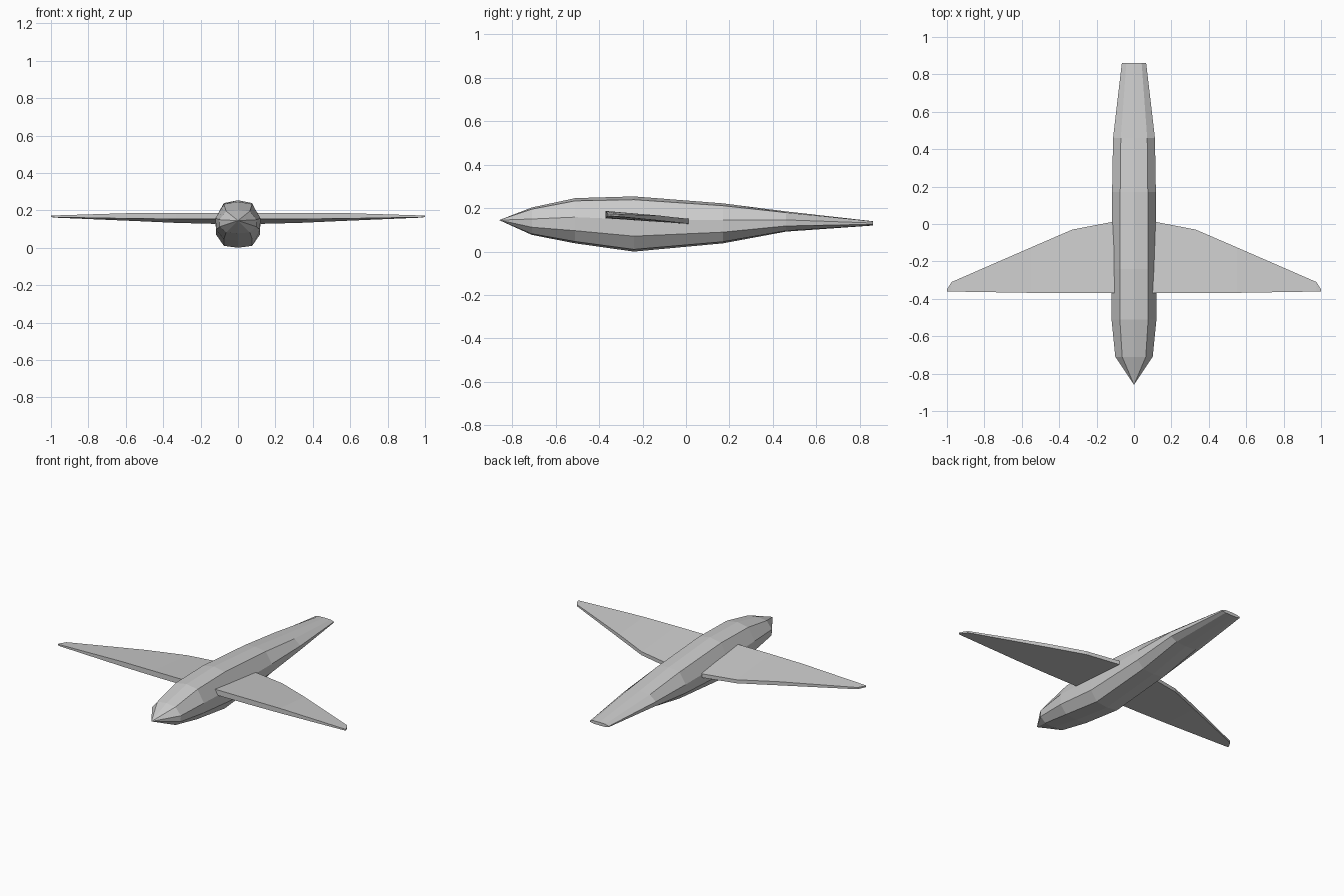
import bpy, bmesh

if "Cube" in bpy.data.objects:
    bpy.data.objects.remove(bpy.data.objects["Cube"])


def loft(name, rings, cap_start=True):
    """Skin a list of equal-length point rings and cap the ends."""
    bm = bmesh.new()
    loops = [[bm.verts.new(p) for p in ring] for ring in rings]
    n = len(loops[0])
    for a, b in zip(loops, loops[1:]):
        for i in range(n):
            j = (i + 1) % n
            bm.faces.new((a[i], a[j], b[j], b[i]))
    bm.faces.new(loops[0])
    bm.faces.new(loops[-1])
    bmesh.ops.remove_doubles(bm, verts=bm.verts, dist=0.0005)
    bmesh.ops.recalc_face_normals(bm, faces=bm.faces)
    mesh = bpy.data.meshes.new(name)
    bm.to_mesh(mesh)
    bm.free()
    obj = bpy.data.objects.new(name, mesh)
    bpy.context.collection.objects.link(obj)
    return obj


# Fuselage: ten-sided section (width fraction, height fraction) along y
half = [(0.63, 0.94), (1, 0.58), (0.98, 0.28), (0.63, 0.04)]
section = [(0, 1)] + half + [(0, 0)] + [(-u, v) for u, v in reversed(half)]
# y, half width, bottom z, top z
stations = [
    (-0.86, 0.0001, 0.1449, 0.1451),
    (-0.71, 0.10, 0.077, 0.203),
    (-0.51, 0.12, 0.038, 0.246),
    (-0.24, 0.12, 0.0, 0.254),
    (0.17, 0.117, 0.038, 0.222),
    (0.46, 0.112, 0.092, 0.185),
    (0.86, 0.065, 0.12, 0.14),
]
loft("fuselage", [[(u * w, y, lo + v * (hi - lo)) for u, v in section]
                  for y, w, lo, hi in stations])

# Wings: slab sections (x, lead y, lead z low/high, trail y, trail z low/high)
ribs = [
    (0.09, -0.37, 0.153, 0.187, 0.016, 0.127, 0.151),
    (0.33, -0.37, 0.154, 0.187, -0.03, 0.133, 0.155),
    (0.55, -0.368, 0.156, 0.186, -0.125, 0.143, 0.166),
    (0.975, -0.361, 0.163, 0.173, -0.31, 0.161, 0.172),
    (1.0, -0.36, 0.164, 0.172, -0.35, 0.164, 0.172),
]
for side, label in ((1, "right"), (-1, "left")):
    loft(label + "_wing", [[(side * x, ly, l0), (side * x, ly, l1),
                            (side * x, ty, t1), (side * x, ty, t0)]
                           for x, ly, l0, l1, ty, t0, t1 in ribs])
